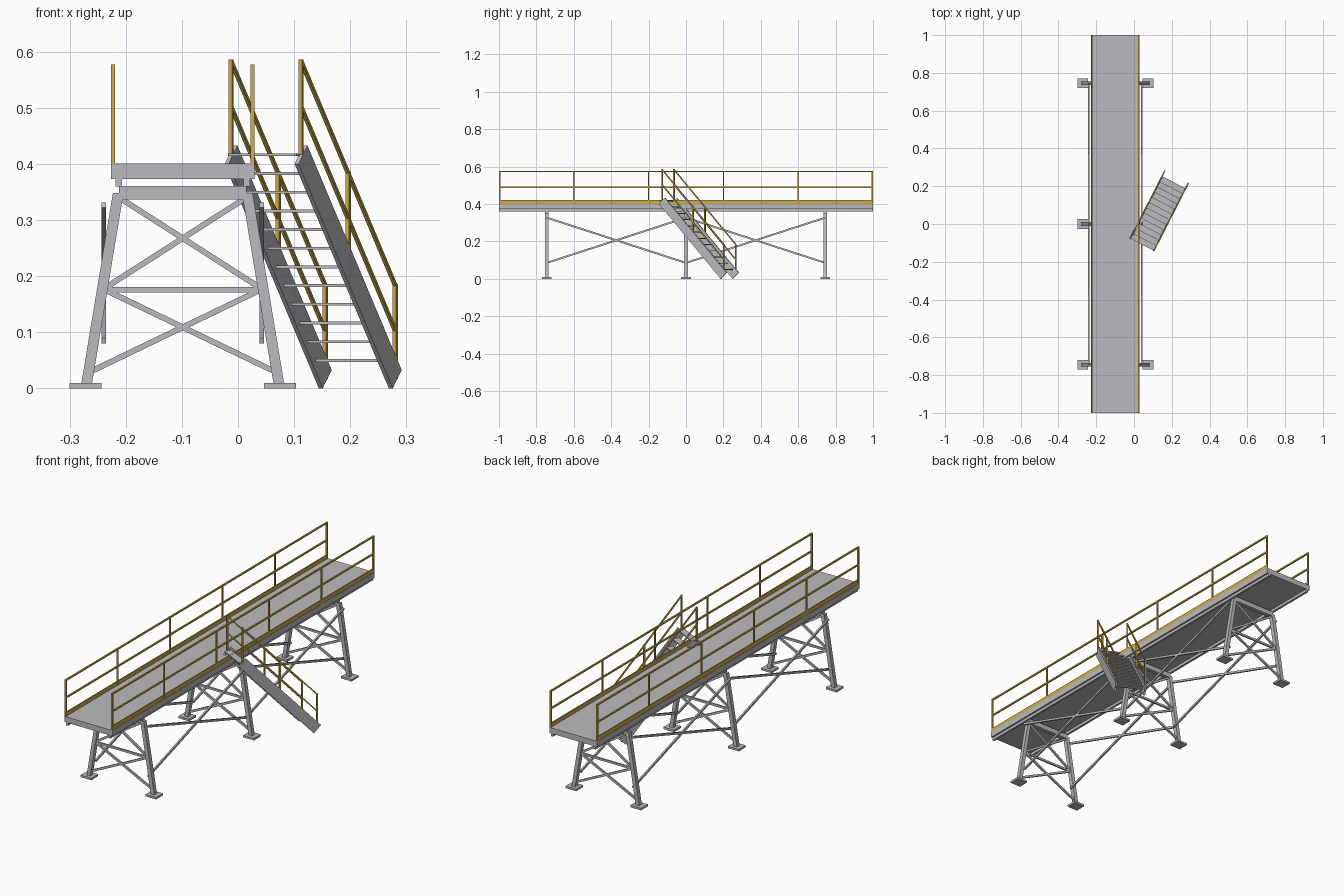
import bpy, bmesh, math
from mathutils import Vector as V

cube = bpy.data.objects.get("Cube")
if cube:
    bpy.data.objects.remove(cube, do_unlink=True)


def material(name, rgb):
    m = bpy.data.materials.new(name)
    m.use_nodes = True
    m.diffuse_color = (*rgb, 1)
    m.node_tree.nodes["Principled BSDF"].inputs["Base Color"].default_value = (*rgb, 1)
    return m


STEEL = material("steel_grey", (0.50, 0.50, 0.53))
YELLOW = material("safety_yellow", (0.61, 0.42, 0.07))
X, Y, Z = V((1, 0, 0)), V((0, 1, 0)), V((0, 0, 1))


def bar(p, q, w, h, side=None, up=None):
    """Rectangular bar from p to q: w wide along side, h deep along up."""
    p, q = V(p), V(q)
    d = (q - p).normalized()
    side = side or d.cross(Z).normalized()
    up = up or side.cross(d).normalized()
    return p, q, side * w / 2, up * h / 2


def build(name, bars, mat):
    bm = bmesh.new()
    for p, q, a, b in bars:
        ends = [[bm.verts.new(c + o) for o in (a + b, b - a, -a - b, a - b)] for c in (p, q)]
        for ring in ends:
            bm.faces.new(ring)
        for i in range(4):
            j = (i + 1) % 4
            bm.faces.new((ends[0][i], ends[0][j], ends[1][j], ends[1][i]))
    bmesh.ops.recalc_face_normals(bm, faces=bm.faces)
    mesh = bpy.data.meshes.new(name)
    bm.to_mesh(mesh)
    bm.free()
    mesh.materials.append(mat)
    obj = bpy.data.objects.new(name, mesh)
    bpy.context.collection.objects.link(obj)


CX = -0.0985            # centre line of the walkway
SIDES = (("left", 1), ("right", -1))

# Walkway deck and the beams under its edges
build("deck", [bar((CX, -1, 0.387), (CX, 1, 0.387), 0.256, 0.027)], STEEL)

for label, s in SIDES:
    x = CX + s * 0.114
    build(label + "_edge_beam", [bar((x, -1, 0.367), (x, 1, 0.367), 0.011, 0.014)], STEEL)

    # Handrails with toe boards
    x = CX + s * 0.124
    posts = [bar((x, y, 0.39), (x, y, 0.577), 0.007, 0.007, X, Y)
             for y in (-0.995, -0.6, -0.2, 0.2, 0.6, 0.995)]
    rails = [bar((x, -0.998, z), (x, 0.998, z), 0.007, 0.007) for z in (0.49, 0.574)]
    build(label + "_railing", posts + rails, YELLOW)
    build(label + "_toe_board", [bar((x, -1, 0.41), (x, 1, 0.41), 0.005, 0.02)], YELLOW)

    # Long diagonal braces between the trestles
    x = CX + s * 0.1405
    braces = []
    for a, b in ((-0.745, 0), (0, 0.745)):
        for za, zb in ((0.327, 0.085), (0.085, 0.327)):
            braces.append(bar((x, a, za), (x, b, zb), 0.008, 0.01))
    build(label + "_long_braces", braces, STEEL)

# Trestles
for label, y in (("front", -0.745), ("middle", 0), ("back", 0.745)):
    legs, feet, braces = [], [], []
    for _, s in SIDES:
        legs.append(bar((CX + s * 0.171, y, 0.01), (CX + s * 0.115, y, 0.348), 0.02, 0.019, Y, X))
        foot = CX + s * 0.173
        feet.append(bar((foot, y, 0), (foot, y, 0.01), 0.057, 0.052, X, Y))
        braces.append(bar((CX - s * 0.11, y, 0.338), (CX + s * 0.14, y, 0.178), 0.008, 0.01))
        braces.append(bar((CX - s * 0.135, y, 0.174), (CX + s * 0.16, y, 0.032), 0.008, 0.01))
    braces.append(bar((CX - 0.14, y, 0.176), (CX + 0.14, y, 0.176), 0.008, 0.01))
    beam = bar((CX - 0.114, y, 0.349), (CX + 0.114, y, 0.349), 0.02, 0.024)
    build(label + "_trestle_legs", legs, STEEL)
    build(label + "_trestle_feet", feet, STEEL)
    build(label + "_trestle_braces", braces, STEEL)
    build(label + "_trestle_beam", [beam], STEEL)

# Angled stair: u runs down the flight, v runs across it
ANGLE = math.radians(63)
U = V((math.cos(ANGLE), math.sin(ANGLE), 0))
W = V((math.sin(ANGLE), -math.cos(ANGLE), 0))
ORIGIN = V((-0.024, -0.0775, 0))
WIDTH, RUN, RISE = 0.148, 0.37, 0.40


def stair(s, w, z):
    return ORIGIN + U * s + W * w + Z * z


for label, w in (("inner", 0.004), ("outer", WIDTH - 0.004)):
    top, bottom = stair(0.0175, w, 0.4165), stair(0.0175 + RUN, w, 0.0165)
    build(label + "_stringer", [bar(top, bottom, 0.008, 0.048)], STEEL)
    parts = []
    for k in (0, 0.5, 1):
        base = top.lerp(bottom, k)
        parts.append(bar(base, base + Z * 0.17, 0.007, 0.007, U, W))
    for lift in (0.086, 0.167):
        parts.append(bar(top + Z * lift, bottom + Z * lift, 0.006, 0.006))
    build(label + "_stair_rail", parts, YELLOW)

treads = []
for i in range(12):
    z = 0.05 + i * 0.0333
    s = 0.0175 + (0.4165 - z) * RUN / RISE
    treads.append(bar(stair(s, 0.006, z), stair(s, WIDTH - 0.006, z), 0.032, 0.005))
build("stair_treads", treads, STEEL)
